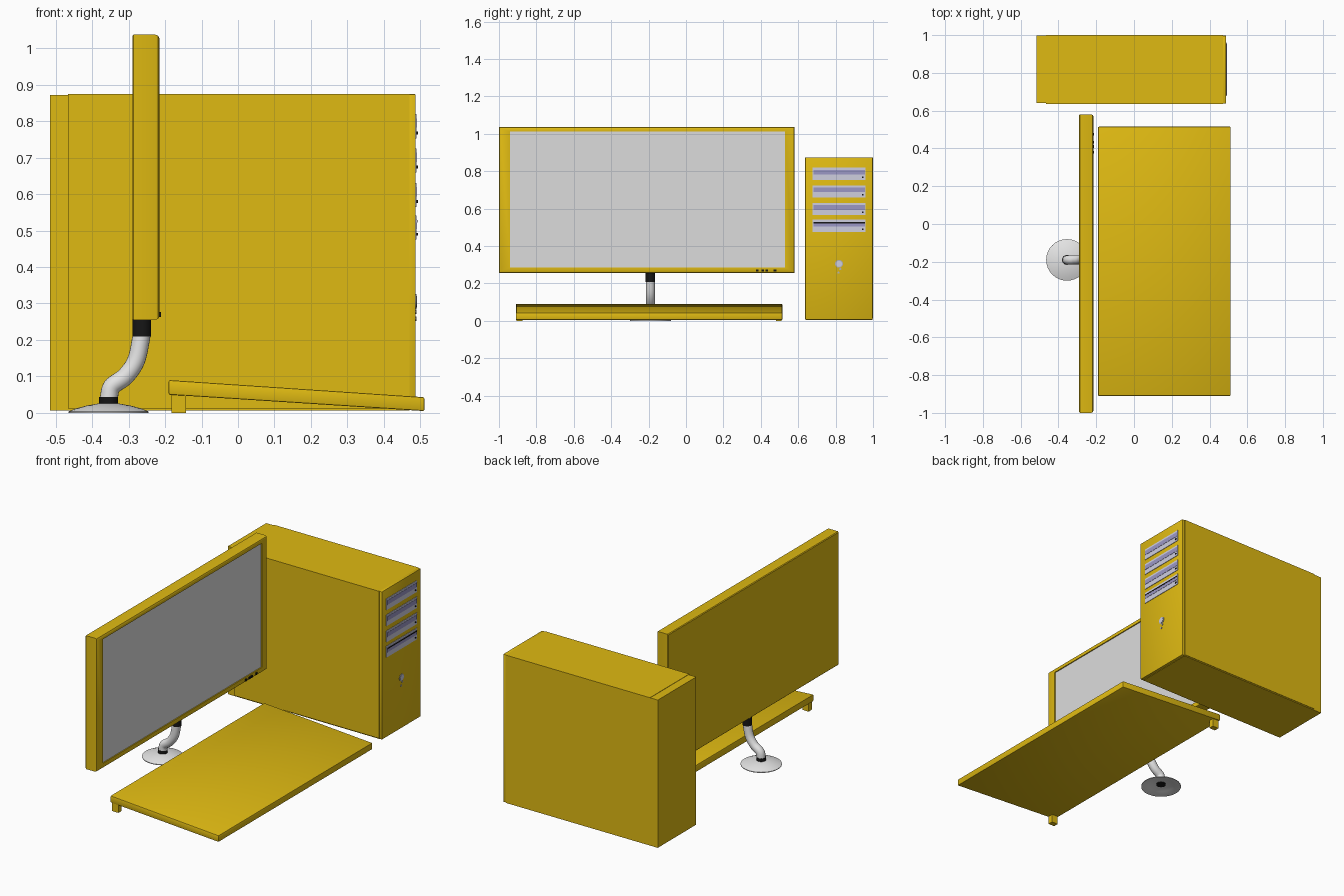
import bpy, bmesh, math
from mathutils import Vector

if "Cube" in bpy.data.objects:
    bpy.data.objects.remove(bpy.data.objects["Cube"])


def mat(name, *rgb):
    m = bpy.data.materials.new(name)
    m.diffuse_color = (*rgb, 1)
    m.use_nodes = True
    m.node_tree.nodes["Principled BSDF"].inputs["Base Color"].default_value = m.diffuse_color
    return m


YELLOW = mat("yellow plastic", 0.74, 0.49, 0.006)
SCREEN = mat("screen grey", 0.72, 0.72, 0.72)
STAND = mat("light stand grey", 0.78, 0.78, 0.78)
BLACK = mat("black", 0.008, 0.008, 0.008)
LAVENDER = mat("drive lavender", 0.62, 0.62, 0.74)
PURPLE = mat("drive band purple", 0.33, 0.31, 0.56)
BUTTON = mat("button grey", 0.45, 0.45, 0.48)


def make(name, bm, *mats, smooth=True):
    bmesh.ops.recalc_face_normals(bm, faces=bm.faces)
    me = bpy.data.meshes.new(name)
    bm.to_mesh(me)
    bm.free()
    ob = bpy.data.objects.new(name, me)
    bpy.context.collection.objects.link(ob)
    for m in mats:
        me.materials.append(m)
    if smooth:
        bpy.ops.object.select_all(action='DESELECT')
        bpy.context.view_layer.objects.active = ob
        ob.select_set(True)
        bpy.ops.object.shade_smooth_by_angle(angle=math.radians(35))
    return ob


def loft(rings, caps=True):
    """Skin a list of closed point rings."""
    bm = bmesh.new()
    rows = [[bm.verts.new(p) for p in r] for r in rings]
    n = len(rows[0])
    for a, b in zip(rows, rows[1:]):
        for i in range(n):
            j = (i + 1) % n
            bm.faces.new((a[i], a[j], b[j], b[i]))
    if caps:
        bm.faces.new(rows[0][::-1])
        bm.faces.new(rows[-1])
    return bm


def rect(x, y0, y1, z0, z1):
    return [(x, y0, z0), (x, y1, z0), (x, y1, z1), (x, y0, z1)]


def box(name, x, y, z, m, bevel=0):
    bm = loft([rect(x[0], *y, *z), rect(x[1], *y, *z)])
    if bevel:
        bmesh.ops.bevel(bm, geom=bm.edges[:], offset=bevel, segments=2,
                        profile=0.5, affect='EDGES')
    return make(name, bm, m, smooth=bool(bevel))


def disc_x(name, x0, x1, y, z, r, m, n=20):
    """Short cylinder pointing along x."""
    ring = lambda x: [(x, y + r * math.cos(t * math.tau / n),
                       z + r * math.sin(t * math.tau / n)) for t in range(n)]
    return make(name, loft([ring(x0), ring(x1)]), m)


def ring_z(cx, cy, z, r, n=32):
    return [(cx + r * math.cos(t * math.tau / n),
             cy + r * math.sin(t * math.tau / n), z) for t in range(n)]


# Monitor: rounded frame with a recessed screen on the +x side
M = (-1.0, 0.58, 0.255, 1.037)
S = (-0.94, 0.53, 0.285, 1.012)


def shrunk(x, d):
    return rect(x, M[0] + d, M[1] - d, M[2] + d, M[3] - d)


bm = loft([shrunk(-0.29, 0.004), shrunk(-0.286, 0), shrunk(-0.226, 0),
           shrunk(-0.219, 0.003), shrunk(-0.215, 0.010),
           rect(-0.216, *S), rect(-0.222, *S)])
bm.faces.ensure_lookup_table()
bm.faces[-1].material_index = 1
make("monitor", bm, YELLOW, SCREEN)
for i, y in enumerate((0.38, 0.41, 0.432, 0.476)):
    box(f"monitor_button_{i + 1}", (-0.218, -0.211), (y - 0.007, y + 0.007),
        (0.263, 0.276), BLACK)

# Stand: hollow dome base, collars, curved neck
BX, SY = -0.355, -0.19
make("stand_base", loft([ring_z(BX, SY, z, r) for r, z in (
    (0.022, 0.018), (0.07, 0.010), (0.105, 0), (0.11, 0), (0.11, 0.004),
    (0.09, 0.012), (0.06, 0.020), (0.026, 0.026))]), STAND)
make("base_collar", loft([ring_z(BX, SY, 0.012, 0.026),
                          ring_z(BX, SY, 0.044, 0.026)]), BLACK)
make("top_collar", loft([ring_z(-0.264, SY, 0.209, 0.0255),
                         ring_z(-0.264, SY, 0.258, 0.0255)]), BLACK)

ctrl = [(-0.355, 0.038), (-0.346, 0.072), (-0.308, 0.101),
        (-0.279, 0.145), (-0.264, 0.213)]
pts = [Vector((x, SY, z)) for x, z in ctrl]
pts = [2 * pts[0] - pts[1] + Vector((-0.005, 0, 0))] + pts + [2 * pts[-1] - pts[-2]]
path = []
for a, b, c, d in zip(pts, pts[1:], pts[2:], pts[3:]):
    for k in range(6):
        t = k / 6
        path.append(0.5 * (2 * b + (c - a) * t + (2 * a - 5 * b + 4 * c - d) * t * t
                           + (3 * b - a - 3 * c + d) * t ** 3))
path.append(pts[-2])
rings = []
for i, p in enumerate(path):
    tan = (path[min(i + 1, len(path) - 1)] - path[max(i - 1, 0)]).normalized()
    if i in (0, len(path) - 1):
        tan = Vector((0, 0, 1))
    side = Vector((0, 1, 0))
    up = tan.cross(side)
    rings.append([p + 0.0245 * (side * math.cos(k * math.tau / 20)
                                + up * math.sin(k * math.tau / 20)) for k in range(20)])
make("stand_neck", loft(rings), STAND)

# Keyboard: sloped slab with two rear feet
prof = [(-0.19, 0.05), (0.511, 0.005), (0.511, 0.043), (-0.19, 0.09)]
bm = loft([[(x, y, z) for x, z in prof] for y in (-0.91, 0.515)])
bmesh.ops.bevel(bm, geom=bm.edges[:], offset=0.004, segments=2,
                profile=0.5, affect='EDGES')
make("keyboard", bm, YELLOW)
for side, y in (("left", -0.905), ("right", 0.48)):
    box(f"keyboard_foot_{side}", (-0.182, -0.142), (y, y + 0.03), (0, 0.056), YELLOW)

# Computer tower: case, wrap-around side cover, front panel
box("tower_case", (-0.515, 0.47), (0.641, 0.997), (0.006, 0.872), YELLOW)
box("tower_cover", (-0.466, 0.47), (0.635, 1.0), (0.012, 0.874), YELLOW)
box("tower_front_panel", (0.468, 0.487), (0.637, 0.997), (0.008, 0.874), YELLOW, 0.002)

# Drive bays with a darker band and an eject button
for i, z in enumerate((0.786, 0.692, 0.598, 0.508)):
    box(f"drive_bay_{i + 1}", (0.48, 0.490), (0.677, 0.96), (z - 0.033, z + 0.033), LAVENDER)
    box(f"drive_band_{i + 1}", (0.485, 0.4915), (0.681, 0.956), (z - 0.004, z + 0.022), PURPLE)
    box(f"drive_button_{i + 1}", (0.485, 0.493), (0.94, 0.948), (z - 0.022, z - 0.014), BLACK)
box("drive_slot", (0.485, 0.4925), (0.681, 0.956), (0.522, 0.529), BLACK)

# Power button and indicator lights
disc_x("power_button_rim", 0.48, 0.489, 0.818, 0.305, 0.021, BUTTON)
disc_x("power_button", 0.48, 0.491, 0.818, 0.305, 0.016, LAVENDER)
for i, (y, z) in enumerate(((0.825, 0.277), (0.815, 0.258))):
    disc_x(f"indicator_light_{i + 1}", 0.48, 0.490, y, z, 0.006, BUTTON, 10)
